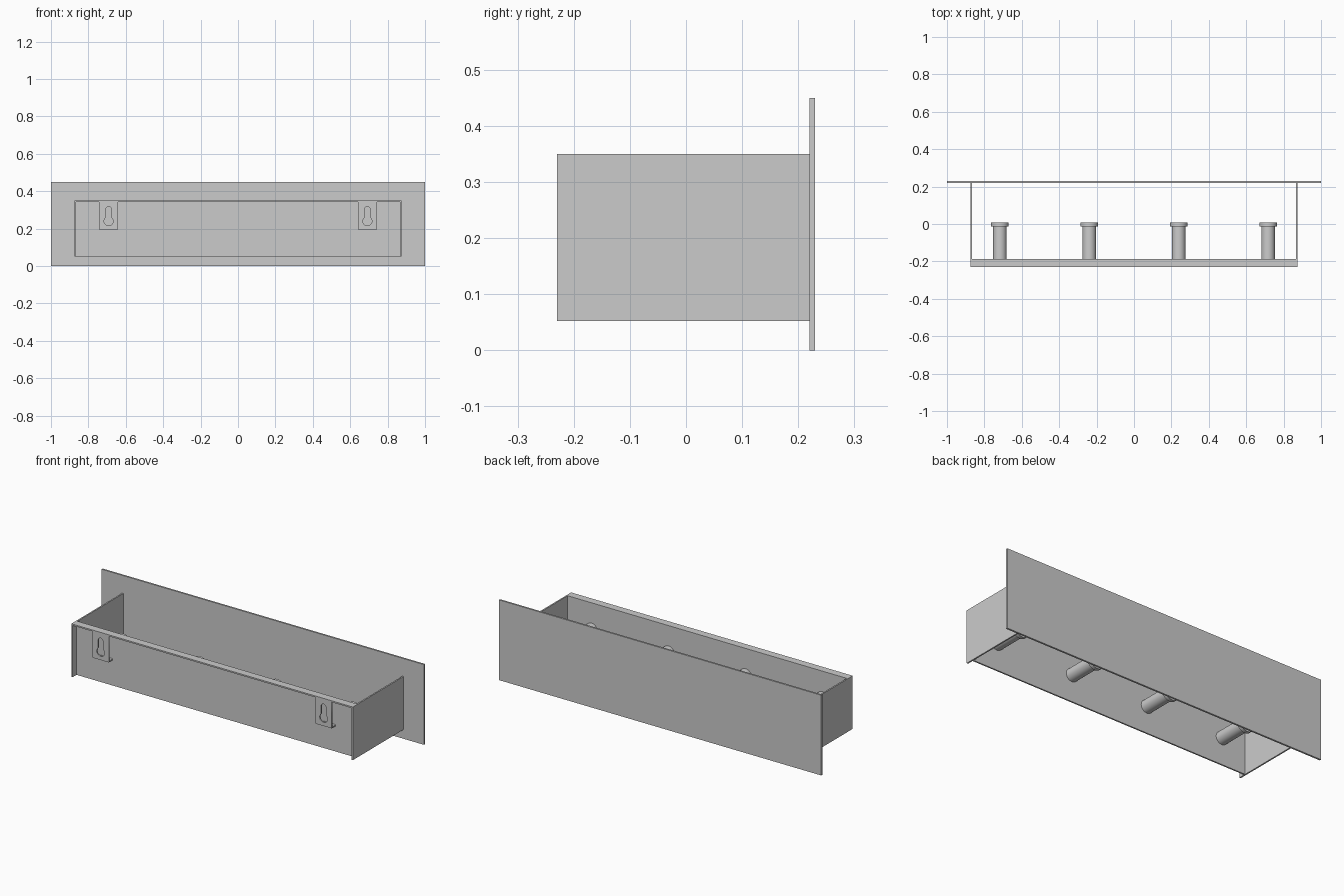
import bpy, bmesh, math
from mathutils import Matrix, Vector

if "Cube" in bpy.data.objects:
    bpy.data.objects.remove(bpy.data.objects["Cube"])

T = 0.008  # sheet thickness


def finish(name, bm):
    bmesh.ops.recalc_face_normals(bm, faces=bm.faces)
    me = bpy.data.meshes.new(name)
    bm.to_mesh(me)
    bm.free()
    ob = bpy.data.objects.new(name, me)
    bpy.context.collection.objects.link(ob)
    return ob


def box(name, x0, x1, y0, y1, z0, z1):
    bm = bmesh.new()
    bmesh.ops.create_cube(bm, size=1)
    for v in bm.verts:
        v.co = Vector((x0 + (v.co.x + .5) * (x1 - x0),
                       y0 + (v.co.y + .5) * (y1 - y0),
                       z0 + (v.co.z + .5) * (z1 - z0)))
    return finish(name, bm)


def peg(name, x, z, profile, sides=32):
    """Round peg along y, spun from (radius, y) points."""
    bm = bmesh.new()
    vs = [bm.verts.new((x + r, y, z)) for r, y in profile]
    es = [bm.edges.new(p) for p in zip(vs, vs[1:])]
    bmesh.ops.spin(bm, geom=vs + es, cent=(x, 0, z), axis=(0, 1, 0),
                   angle=2 * math.pi, steps=sides)
    bmesh.ops.remove_doubles(bm, verts=bm.verts, dist=1e-5)
    ob = finish(name, bm)
    bpy.ops.object.select_all(action='DESELECT')
    ob.select_set(True)
    bpy.context.view_layer.objects.active = ob
    bpy.ops.object.shade_smooth_by_angle(angle=math.radians(35))


def arc(cx, cz, r, a0, a1, n):
    return [(cx + r * math.cos(a0 + (a1 - a0) * i / n),
             cz + r * math.sin(a0 + (a1 - a0) * i / n)) for i in range(n + 1)]


def plate_with_hole(name, outline, hole, y):
    """Sheet in the xz plane, cut by a hole outline."""
    cu = bpy.data.curves.new(name, 'CURVE')
    cu.dimensions = '2D'
    cu.fill_mode = 'BOTH'
    cu.extrude = T / 2
    for pts in (outline, hole):
        sp = cu.splines.new('POLY')
        sp.points.add(len(pts) - 1)
        for p, (a, b) in zip(sp.points, pts):
            p.co = (a, b, 0, 1)
        sp.use_cyclic_u = True
    tmp = bpy.data.objects.new(name + "_outline", cu)
    bpy.context.collection.objects.link(tmp)
    dg = bpy.context.evaluated_depsgraph_get()
    me = bpy.data.meshes.new_from_object(tmp.evaluated_get(dg))
    bpy.data.objects.remove(tmp)
    me.transform(Matrix.Translation((0, y, 0)) @ Matrix.Rotation(math.pi / 2, 4, 'X'))
    bm = bmesh.new()
    bm.from_mesh(me)
    bmesh.ops.remove_doubles(bm, verts=bm.verts, dist=1e-5)
    finish(name, bm)


# Large face panel, inner wall and its top flange
box("face_panel", -1, 1, .22, .23, 0, .45)
box("inner_wall", -.866, .866, -.195, -.187, .052, .35)
box("top_flange", -.866, .866, -.23, -.195, .342, .35)

for side, s in (("left", -1), ("right", 1)):
    # End plates
    a, b = sorted((s * .866, s * .874))
    box(side + "_end_plate", a, b, -.23, .22, .052, .35)

    # Hanging tab with keyhole, folded back to the wall at the bottom
    c = s * .692
    lower, neck = .024, .015
    t = math.acos(neck / lower)
    hole = arc(c, .24, lower, math.pi - t, 2 * math.pi + t, 24)
    hole += arc(c, .303, neck, 0, math.pi, 12)
    outline = [(c - .051, .195), (c + .051, .195), (c + .051, .342), (c - .051, .342)]
    plate_with_hole(side + "_hanging_tab", outline, hole, -.23 + T / 2)
    box(side + "_tab_return", c - .051, c + .051, -.222, -.195, .195, .195 + T)

# Row of four pegs with wider heads
for i, x in enumerate((-.717, -.239, .239, .717)):
    peg(f"peg_{i + 1}", x, .2,
        [(0, -.188), (.036, -.188), (.036, -.014), (.047, -.014), (.047, .007), (0, .007)])
